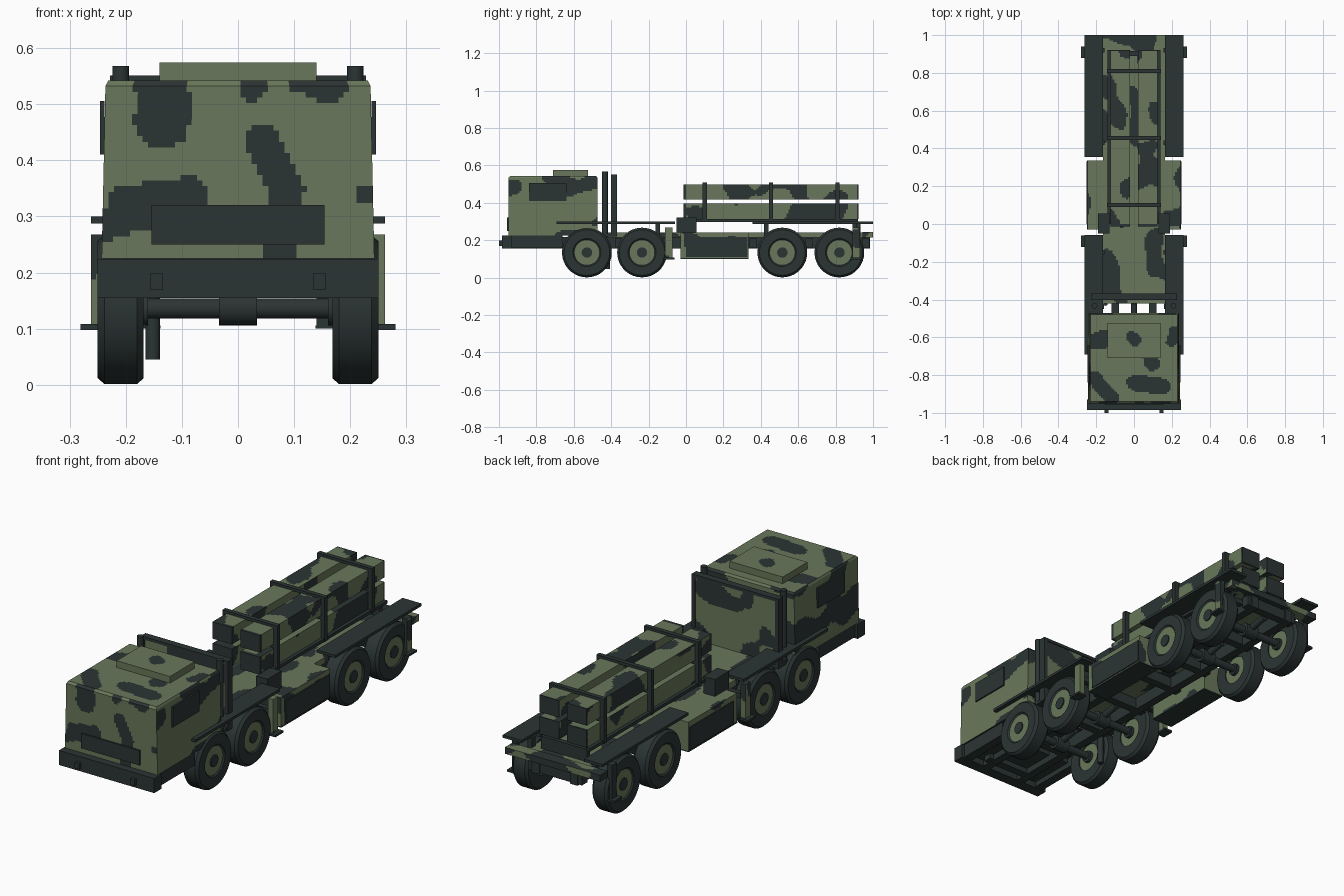
import bpy, bmesh, math
from mathutils import Vector, Matrix, noise

if "Cube" in bpy.data.objects:
    bpy.data.objects.remove(bpy.data.objects["Cube"], do_unlink=True)


def make_material(name, rgb):
    mat = bpy.data.materials.new(name)
    mat.use_nodes = True
    color = (*rgb, 1)
    mat.diffuse_color = color
    mat.node_tree.nodes["Principled BSDF"].inputs["Base Color"].default_value = color
    return mat


GREEN = make_material("olive green", (0.14, 0.187, 0.103))
DARK = make_material("dark slate", (0.024, 0.035, 0.034))
STEP = 0.01


def finish(name, bm, mats):
    mesh = bpy.data.meshes.new(name)
    bm.to_mesh(mesh)
    bm.free()
    for mat in mats:
        mesh.materials.append(mat)
    obj = bpy.data.objects.new(name, mesh)
    bpy.context.collection.objects.link(obj)
    return obj


def box_mesh(x, y, z):
    """Box from (low, high) pairs along each axis."""
    bm = bmesh.new()
    bmesh.ops.create_cube(bm, size=1)
    for v in bm.verts:
        v.co = [lo + (c + 0.5) * (hi - lo) for c, (lo, hi) in zip(v.co, (x, y, z))]
    return bm


def box(name, x, y, z, mat=DARK):
    return finish(name, box_mesh(x, y, z), [mat])


def noise_patch(p, n):
    q = Vector((p.x * 7, p.y * 6, p.z * 7)) - n * 0.2
    return noise.noise(q + Vector((3.3, 1.7, 5.1))) > 0.13


def camo_box(name, x, y, z, rule=noise_patch, shape=None):
    """Box cut into a fine grid, with dark patches chosen by the rule."""
    bm = box_mesh(x, y, z)
    for axis, (lo, hi) in enumerate((x, y, z)):
        count = max(1, round((hi - lo) / STEP))
        normal = Vector([float(i == axis) for i in range(3)])
        for i in range(1, count):
            bmesh.ops.bisect_plane(
                bm, geom=bm.verts[:] + bm.edges[:] + bm.faces[:],
                plane_co=normal * (lo + (hi - lo) * i / count), plane_no=normal)
    bm.normal_update()
    for f in bm.faces:
        f.material_index = int(rule(f.calc_center_median(), f.normal))
    if shape:
        for v in bm.verts:
            shape(v.co)
    return finish(name, bm, [GREEN, DARK])


def tube(name, a, b, radius, sides=20, mat=DARK):
    """Cylinder between two points."""
    a, b = Vector(a), Vector(b)
    bm = bmesh.new()
    turn = (b - a).to_track_quat("Z", "Y").to_matrix().to_4x4()
    bmesh.ops.create_cone(bm, cap_ends=True, segments=sides, radius1=radius, radius2=radius,
                          depth=(b - a).length, matrix=Matrix.Translation((a + b) / 2) @ turn)
    return smooth(finish(name, bm, [mat]))


def smooth(obj):
    bpy.ops.object.select_all(action="DESELECT")
    obj.select_set(True)
    bpy.context.view_layer.objects.active = obj
    bpy.ops.object.shade_smooth_by_angle(angle=math.radians(32))
    return obj


def span(s, lo, hi):
    """Mirror an x range to side s."""
    return (lo, hi) if s > 0 else (-hi, -lo)


# Camouflage strokes of the cab: start, end, radius
FRONT = [(-.14, .47, -.14, .55, .05), (-.2, .32, -.09, .335, .036), (-.23, .29, -.17, .3, .03),
         (.045, .43, .085, .35, .032), (.085, .35, .07, .2, .03), (.025, .54, .03, .53, .022),
         (.12, .55, .17, .535, .032), (.225, .335, .23, .34, .016)]
ROOF = [(-.24, -.62, -.08, -.6, .045), (-.22, -.82, -.12, -.93, .04), (.06, -.6, .1, -.74, .04),
        (0, -.84, .16, -.86, .042), (.21, -.62, .22, -.57, .03)]


def in_strokes(u, v, strokes):
    p = Vector((u, v))
    wobble = 0.008 * noise.noise(Vector((u, v, 0)) * 25)
    for ax, ay, bx, by, r in strokes:
        a, d = Vector((ax, ay)), Vector((bx - ax, by - ay))
        t = min(1, max(0, (p - a).dot(d) / d.length_squared))
        if (p - a - d * t).length < r + wobble:
            return True
    return False


def cab_rule(p, n):
    if n.y < -0.5:
        return in_strokes(p.x, p.z, FRONT)
    if n.z > 0.5:
        return in_strokes(p.x, p.y, ROOF)
    return n.z < -0.5 or noise_patch(p, n)


def cab_taper(co):
    co.x *= 1 - 0.09 * (co.z - 0.225)
    if co.z > 0.535:
        co.x *= 0.98
        co.y = max(-0.94, min(-0.48, co.y))


# Cab
camo_box("cab", (-.243, .243), (-.95, -.472), (.225, .542), cab_rule, cab_taper)
camo_box("roof_hatch", (-.14, .14), (-.71, -.525), (.54, .574))
box("front_grille", (-.154, .154), (-.958, -.949), (.25, .32))
box("bumper", (-.25, .25), (-.985, -.93), (.155, .224))
box("cab_underframe", (-.2, .2), (-.93, -.7), (.185, .225))
for s in (-1, 1):
    box("cab_window", span(s, .238, .246), (-.84, -.64), (.41, .506))
    box("tow_hook", span(s, .134, .157), (-1, -.984), (.17, .198))
    box("cab_sill", span(s, .19, .235), (-.93, -.66), (.16, .225))

# Equipment wall and stacks behind the cab
camo_box("rear_wall", (-.215, .215), (-.398, -.372), (.24, .54))
box("wall_top_rail", (-.228, .228), (-.402, -.368), (.537, .551))
for s in (-1, 1):
    box("wall_post", span(s, .21, .228), (-.402, -.368), (.22, .55))
    tube("exhaust_stack", (s * .209, -.433, .22), (s * .209, -.433, .568), .015)
    box("stack_bracket", span(s, .16, .225), (-.45, -.37), (.22, .235))
tube("exhaust_outlet", (-.152, -.42, .045), (-.152, -.42, .23), .013)

# Chassis frame
for s in (-1, 1):
    box("frame_rail", span(s, .08, .12), (-.93, .985), (.155, .216))
for y in (-.88, -.62, -.36, -.1, .15, .36, .66, .96):
    box("cross_member", (-.14, .14), (y - .02, y + .02), (.16, .21))
camo_box("deck", (-.165, .165), (-.42, .99), (.214, .242))
camo_box("rear_beam", (-.25, .25), (.945, 1), (.214, .245))

# Side boxes, mudguards and steps
for s in (-1, 1):
    camo_box("side_locker", span(s, .14, .247), (-.03, .335), (.105, .242))
    box("locker_door", span(s, .245, .252), (0, .33), (.11, .216))
    box("locker_floor", span(s, .138, .248), (-.03, .335), (.1, .106))
    for name, y in (("front", (-.692, -.058)), ("rear", (.355, 1))):
        box(name + "_mudguard", span(s, .164, .262), y, (.287, .3))
    for y in (-.15, .43, .92):
        box("mudguard_support", span(s, .155, .18), (y - .012, y + .012), (.22, .29))
    for y in (-.092, .91):
        camo_box("side_post", span(s, .236, .262), (y - .019, y + .019), (.107, .268))
        box("side_step", span(s, .235, .281), (y - .03, y + .03), (.098, .108))
        box("post_arm", span(s, .1, .24), (y - .012, y + .012), (.19, .215))

# Wheels: spun tyre profile, painted rim and hub
TYRE = [(.066, .17), (.122, .168), (.133, .18), (.133, .238), (.122, .25), (.075, .25), (.066, .242)]


def wheel(s, y):
    centre = Vector((0, y, .134))
    bm = bmesh.new()
    verts = [bm.verts.new((s * x, y, .134 + r)) for r, x in TYRE]
    edges = [bm.edges.new((verts[i], verts[(i + 1) % len(verts)])) for i in range(len(verts))]
    bmesh.ops.spin(bm, geom=verts + edges, cent=centre, axis=(1, 0, 0),
                   angle=math.tau, steps=36, use_merge=True)
    bmesh.ops.remove_doubles(bm, verts=bm.verts[:], dist=1e-4)
    bmesh.ops.recalc_face_normals(bm, faces=bm.faces[:])
    smooth(finish("tyre", bm, [DARK]))
    tube("rim", (s * .175, y, .134), (s * .244, y, .134), .068, 32, GREEN)
    tube("hub", (s * .16, y, .134), (s * .249, y, .134), .028)


for y in (-.53, -.235, .515, .82):
    for s in (-1, 1):
        wheel(s, y)
    tube("axle", (-.17, y, .136), (.17, y, .136), .018)
    tube("differential", (-.034, y, .138), (.034, y, .138), .032)
    tube("axle_strut", (0, y, .145), (0, y + .11, .165), .016)

# Launch tubes in two rows with end caps
for s in (-1, 1):
    for row, z in (("lower", (.312, .395)), ("upper", (.417, .497))):
        x = span(s, .022, .124)
        camo_box(row + "_launch_tube", x, (0, .915), z)
        box(row + "_front_cap", x, (-.014, .002), z)
        box(row + "_rear_cap", x, (.912, .922), z)
    box("cradle_rail", span(s, .12, .14), (0, .92), (.297, .312))
    box("cradle_pivot", span(s, .13, .19), (-.05, .055), (.24, .322))

# Clamping frames around the tubes
for y in (.1, .455, .81):
    near = (y - .011, y + .011)
    for z in (.297, .399, .495):
        box("clamp_bar", (-.14, .14), near, (z, z + .014))
    for s in (-1, 1):
        box("clamp_post", span(s, .124, .144), near, (.297, .509))
box("cradle_rest", (-.12, .12), (.89, .915), (.24, .3))
